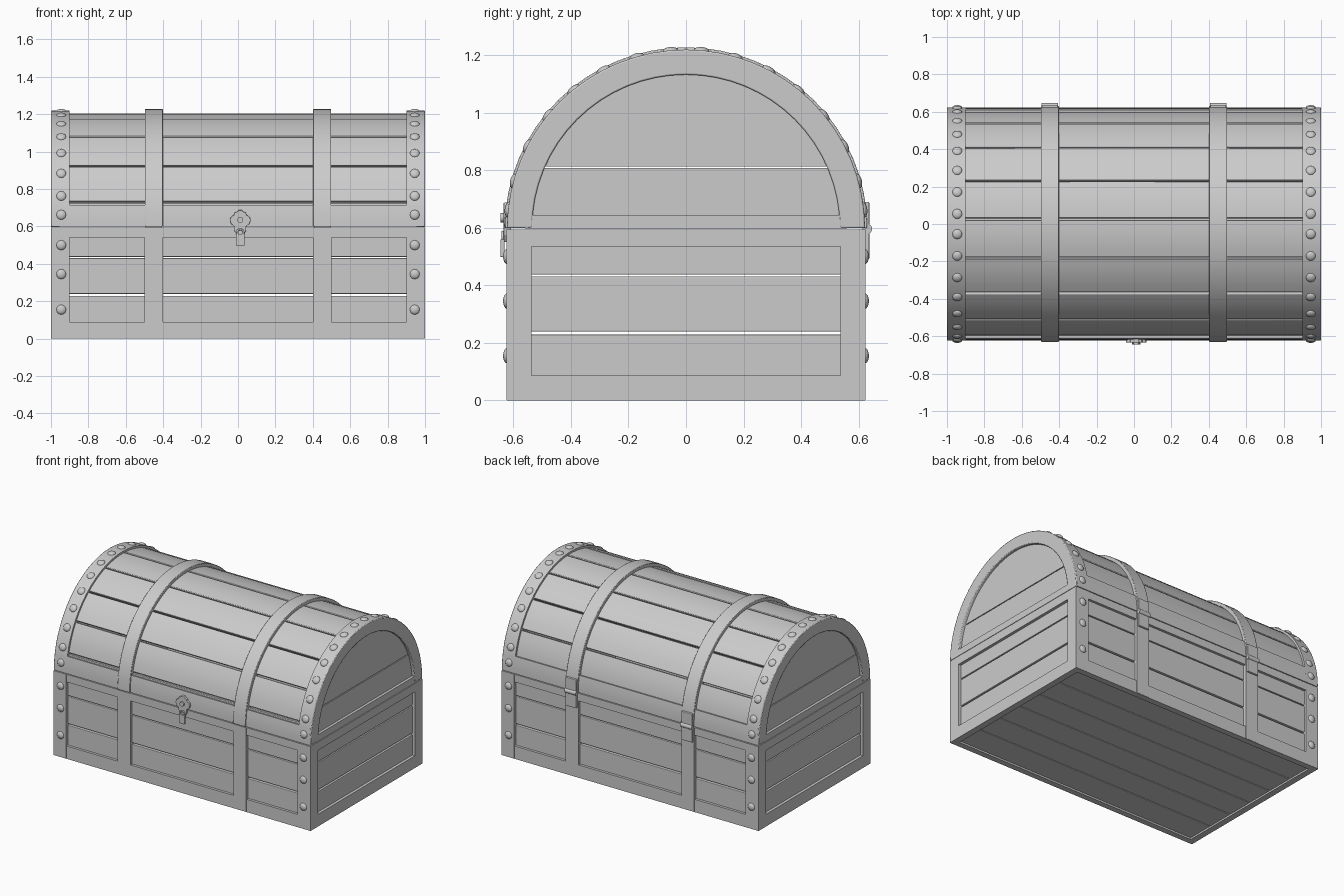
import bpy, math
from mathutils import Matrix, Vector

if "Cube" in bpy.data.objects:
    bpy.data.objects.remove(bpy.data.objects["Cube"])

CZ, R, HY, SPLIT = 0.597, 0.622, 0.622, 0.594   # arch centre, arch radius, half depth, base top


def make(name, verts, faces, bevel=0.0, smooth=None):
    me = bpy.data.meshes.new(name)
    me.from_pydata(verts, [], faces)
    ob = bpy.data.objects.new(name, me)
    bpy.context.collection.objects.link(ob)
    if bevel:
        m = ob.modifiers.new("Bevel", 'BEVEL')
        m.width, m.segments, m.limit_method = bevel, 2, 'ANGLE'
        m.angle_limit = math.radians(40)
    if smooth:
        bpy.context.view_layer.objects.active = ob
        ob.select_set(True)
        bpy.ops.object.shade_smooth_by_angle(angle=math.radians(smooth))
        ob.select_set(False)
    return ob


def prism(name, pts, a, b, axis='x', bevel=0.0, smooth=None):
    # extrude a closed profile: (y, z) along x, or (x, z) along y
    n = len(pts)
    if axis == 'x':
        v = [(t, p, q) for t in (a, b) for p, q in pts]
    else:
        v = [(p, t, q) for t in (b, a) for p, q in pts]
    f = [tuple(reversed(range(n))), tuple(range(n, 2 * n))]
    f += [(i, (i + 1) % n, n + (i + 1) % n, n + i) for i in range(n)]
    return make(name, v, f, bevel, smooth)


def box(name, x0, x1, y0, y1, z0, z1, bevel=0.0):
    x0, x1 = sorted((x0, x1))
    y0, y1 = sorted((y0, y1))
    return prism(name, [(y0, z0), (y1, z0), (y1, z1), (y0, z1)], x0, x1, bevel=bevel)


def on_arc(r, deg):
    a = math.radians(deg)
    return (r * math.cos(a), CZ + r * math.sin(a))


def arc(name, x0, x1, r0, r1, a0, a1, n, bevel=0.0):
    x0, x1 = sorted((x0, x1))
    ang = [a0 + (a1 - a0) * i / n for i in range(n + 1)]
    v, f = [], []
    for a in ang:
        (yo, zo), (yi, zi) = on_arc(r1, a), on_arc(r0, a)
        v += [(x0, yo, zo), (x1, yo, zo), (x1, yi, zi), (x0, yi, zi)]
    for i in range(n):
        for k in range(4):
            p, q = 4 * i + k, 4 * i + (k + 1) % 4
            f.append((p, p + 4, q + 4, q))
    f += [(0, 1, 2, 3), tuple(reversed(range(4 * n, 4 * n + 4)))]
    ob = make(name, v, f, bevel, 35)
    ob.data.flip_normals()
    return ob


# base: planks on all walls, showing through narrow gaps
rows = [(0.03, 0.229), (0.239, 0.431), (0.437, 0.585)]
for i, (z0, z1) in enumerate(rows):
    for s, side in ((-1, "front"), (1, "back")):
        box(f"base_{side}_plank_{i}", -0.97, 0.97, s * 0.57, s * 0.604, z0, z1, 0.004)
    for s, side in ((-1, "left"), (1, "right")):
        box(f"base_{side}_plank_{i}", s * 0.945, s * 0.98, -0.57, 0.57, z0, z1, 0.004)
for i in range(6):
    y = -0.585 + i * 0.195
    box(f"floor_plank_{i}", -0.97, 0.97, y + 0.002, y + 0.193, 0.012, 0.045, 0.004)

# base: metal frame
for s, side in ((-1, "front"), (1, "back")):
    yi, yo = s * 0.58, s * HY
    box(f"base_{side}_bottom_rail", -0.995, 0.995, yi, yo, 0, 0.09)
    box(f"base_{side}_top_rail", -0.995, 0.995, yi, yo, 0.54, SPLIT)
    for x in (-0.45, 0.45):
        box(f"base_{side}_strap", x - 0.05, x + 0.05, yi, yo + s * 0.002, 0.002, SPLIT - 0.002)
    for t in (-1, 1):
        box(f"base_{side}_corner", t * 0.9, t * 0.996, yi, yo + s * 0.001, 0.001, SPLIT)
for t, side in ((-1, "left"), (1, "right")):
    xi, xo = t * 0.955, t
    box(f"base_{side}_bottom_rail", xi, xo, -HY, HY, 0, 0.086)
    box(f"base_{side}_top_rail", xi, xo, -HY, HY, 0.535, SPLIT)
    for s in (-1, 1):
        box(f"base_{side}_post", xi, xo, s * 0.537, s * HY, 0.086, 0.535)

# lid: curved planks
for i in range(9):
    a0 = 7.5 + 20 * (i - 1)
    a0, a1 = max(a0, 1), min(a0 + 20, 179)
    arc(f"lid_plank_{i}", -0.97, 0.97, 0.575, 0.608, a0 + 0.45, a1 - 0.45, 4, 0.004)
arc("lid_plank_9", -0.97, 0.97, 0.575, 0.608, 167.95, 179, 2, 0.004)

# lid: end planks inside the arch
r = 0.56
top = math.degrees(math.asin((0.813 - CZ) / r))
low = math.degrees(math.asin((0.807 - CZ) / r))
for t, side in ((-1, "left"), (1, "right")):
    x0, x1 = sorted((t * 0.945, t * 0.98))
    upper = [on_arc(r, top + (180 - 2 * top) * i / 20) for i in range(21)]
    lower = [on_arc(r, a) for a in (2, low / 2, low, 180 - low, 180 - low / 2, 178)]
    prism(f"lid_{side}_upper_plank", upper, x0, x1)
    prism(f"lid_{side}_lower_plank", lower, x0, x1)
    # lid: end frame
    arc(f"lid_{side}_end_arch", t * 0.955, t, 0.535, R, 0.2, 179.8, 32, 0.005)
    arc(f"lid_{side}_rim_band", t * 0.9, t * 0.97, 0.58, R, 0.2, 179.8, 32)
    box(f"lid_{side}_end_rail", t * 0.955, t * 0.999, -0.56, 0.56, CZ + 0.001, 0.645)

# lid: straps and lower rails
for x in (-0.45, 0.45):
    arc("lid_strap", x - 0.048, x + 0.048, 0.58, 0.63, 0.2, 179.8, 32, 0.003)
arc("lid_back_rail", -0.99, 0.99, 0.58, R, 0.2, 11, 3)
arc("lid_front_rail", -0.99, 0.99, 0.58, R, 169, 179.8, 3)

# domed rivets along the corner posts and rim bands
bpy.ops.mesh.primitive_uv_sphere_add(segments=12, ring_count=8, radius=0.027)
proto = bpy.context.object
proto.name = "rivet"
proto.data.transform(Matrix.Diagonal((1, 1, 0.55, 1)))
bpy.ops.object.shade_smooth_by_angle(angle=math.radians(60))
spots = []
for a in (6, 15.5, 27.5, 39.5, 51, 62.5, 74, 85):
    for b in (a, 180 - a):
        spots.append((*on_arc(R - 0.003, b), b))
for z in (0.155, 0.345, 0.5):
    spots += [(HY - 0.001, z, 0), (-HY + 0.001, z, 180)]
for x in (-0.945, 0.945):
    for y, z, b in spots:
        ob = bpy.data.objects.new("rivet", proto.data)
        bpy.context.collection.objects.link(ob)
        ob.location = (x, y, z)
        ob.rotation_euler = (math.radians(b - 90), 0, 0)
bpy.data.objects.remove(proto)


def rod(name, loc, rad, depth, rot):
    bpy.ops.mesh.primitive_cylinder_add(vertices=16, radius=rad, depth=depth, location=loc, rotation=rot)
    bpy.context.object.name = name
    bpy.ops.object.shade_smooth_by_angle(angle=math.radians(40))


# back hinges
for x in (-0.45, 0.45):
    box("hinge_lower_leaf", x - 0.042, x + 0.042, 0.61, 0.637, 0.49, 0.59, 0.004)
    box("hinge_upper_leaf", x - 0.042, x + 0.042, 0.605, 0.637, 0.602, 0.69, 0.004)
    rod("hinge_barrel", (x, 0.63, 0.596), 0.017, 0.088, (0, math.pi / 2, 0))

# front lock: scalloped plate, hasp knob and hanging padlock
CX = 0.012
half = [(0.016, 0.55), (0.03, 0.575), (0.032, 0.6), (0.05, 0.615), (0.056, 0.635),
        (0.048, 0.655), (0.034, 0.66), (0.03, 0.675), (0.016, 0.678), (0.01, 0.687)]
plate = [(CX + x, z) for x, z in half] + [(CX - x, z) for x, z in reversed(half)]
prism("lock_plate", plate, -0.634, -0.608, 'y', 0.003)
rod("lock_knob", (CX, -0.636, 0.635), 0.016, 0.016, (math.pi / 2, 0, 0))
bpy.ops.mesh.primitive_torus_add(major_radius=0.017, minor_radius=0.005, major_segments=16,
                                 minor_segments=8, location=(CX, -0.637, 0.568),
                                 rotation=(math.pi / 2, 0, 0))
bpy.context.object.name = "padlock_shackle"
bpy.ops.object.shade_smooth_by_angle(angle=math.radians(60))
body = box("padlock_body", CX - 0.023, CX + 0.023, -0.645, -0.63, 0.498, 0.56, 0.004)
